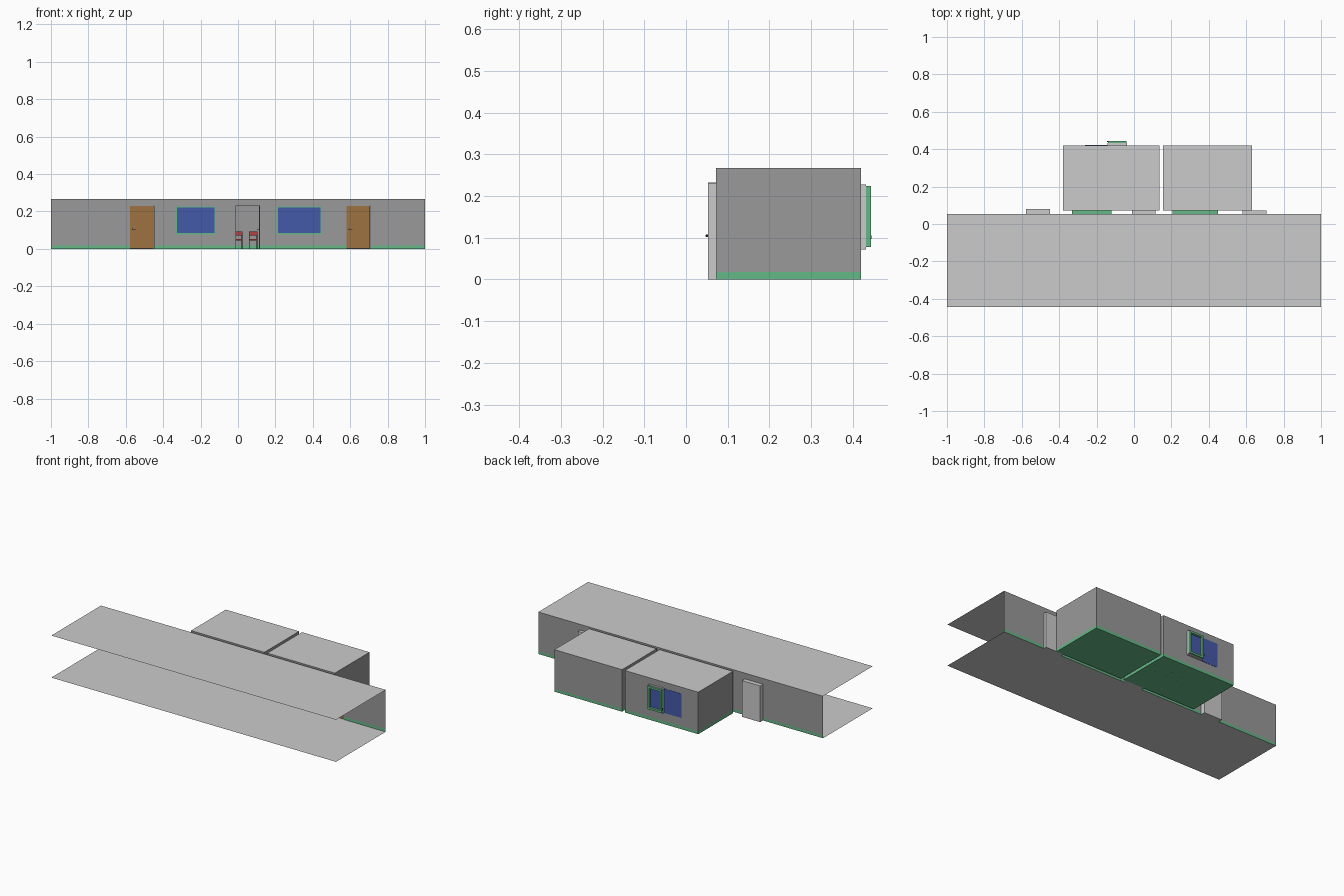
import bpy, bmesh, math
from mathutils import Matrix

if "Cube" in bpy.data.objects:
    bpy.data.objects.remove(bpy.data.objects["Cube"])


def material(name, r, g, b):
    m = bpy.data.materials.new(name)
    m.diffuse_color = (r, g, b, 1)
    m.use_nodes = True
    m.node_tree.nodes["Principled BSDF"].inputs["Base Color"].default_value = m.diffuse_color
    return m


GREEN = material("green_trim", 0.13, 0.48, 0.24)
BLUE = material("blue_glass", 0.06, 0.10, 0.40)
BROWN = material("brown_wood", 0.34, 0.17, 0.05)
RED = material("red_seat", 0.45, 0.05, 0.05)
BLACK = material("black_metal", 0.02, 0.02, 0.02)
GREY = material("grey_wall", 0.32, 0.32, 0.32)
H, BASE = 0.267, 0.018


def finish(name, bm, mats=()):
    me = bpy.data.meshes.new(name)
    bm.to_mesh(me)
    bm.free()
    for m in mats:
        me.materials.append(m)
    ob = bpy.data.objects.new(name, me)
    bpy.context.collection.objects.link(ob)
    return ob


def add_box(bm, x0, x1, y0, y1, z0, z1):
    mat = Matrix.Translation(((x0 + x1) / 2, (y0 + y1) / 2, (z0 + z1) / 2))
    bmesh.ops.create_cube(bm, size=1, matrix=mat @ Matrix.Diagonal((x1 - x0, y1 - y0, z1 - z0, 1)))


def boxes(name, items, mat=None):
    bm = bmesh.new()
    for b in items:
        add_box(bm, *b)
    return finish(name, bm, [mat] if mat else [])


def sheet(name, x0, x1, y0, y1, z, mat=None):
    bm = bmesh.new()
    bm.faces.new([bm.verts.new(p) for p in ((x0, y0, z), (x1, y0, z), (x1, y1, z), (x0, y1, z))])
    return finish(name, bm, [mat] if mat else [])


def wall(name, u0, u1, at, holes=(), along_x=True):
    """Single-sheet wall with openings and a green skirting strip."""
    bm = bmesh.new()
    us = sorted({u0, u1} | {min(max(h[i], u0), u1) for h in holes for i in (0, 1)})
    zs = sorted({0, BASE, H} | {h[i] for h in holes for i in (2, 3)})
    for a, b in zip(us, us[1:]):
        for c, d in zip(zs, zs[1:]):
            u, z = (a + b) / 2, (c + d) / 2
            if any(h[0] < u < h[1] and h[2] < z < h[3] for h in holes):
                continue
            pts = [(p, at, q) if along_x else (at, p, q) for p, q in ((a, c), (b, c), (b, d), (a, d))]
            bm.faces.new([bm.verts.new(p) for p in pts]).material_index = int(z < BASE)
    bmesh.ops.remove_doubles(bm, verts=bm.verts, dist=1e-5)
    return finish(name, bm, [GREY, GREEN])


def tunnel(name, x0, x1, z0, z1, y0, y1, mat=None, back=False):
    """Lining of an opening, optionally closed behind."""
    bm = bmesh.new()
    rings = [[bm.verts.new((x, y, z)) for x, z in ((x0, z0), (x1, z0), (x1, z1), (x0, z1))] for y in (y0, y1)]
    for i in range(4):
        j = (i + 1) % 4
        bm.faces.new((rings[0][i], rings[0][j], rings[1][j], rings[1][i]))
    if back:
        bm.faces.new(rings[1])
    return finish(name, bm, [mat] if mat else [])


def frame(name, x0, x1, z0, z1, y0, y1, t, mat):
    return boxes(name, [(x0, x0 + t, y0, y1, z0, z1), (x1 - t, x1, y0, y1, z0, z1),
                        (x0 + t, x1 - t, y0, y1, z0, z0 + t), (x0 + t, x1 - t, y0, y1, z1 - t, z1)], mat)


# Openings
doors = {"left": (-0.578, -0.45, 0, 0.23, 0.081), "right": (0.58, 0.708, 0, 0.23, 0.073)}
middle = (-0.012, 0.116, 0, 0.233)
windows = {"left": (-0.332, -0.12, 0.078, 0.226), "right": (0.207, 0.448, 0.078, 0.226)}
YW, YR, YB = 0.053, 0.072, 0.42

# Hallway
sheet("hall_floor", -1, 1, -0.445, YW, 0)
sheet("hall_ceiling", -1, 1, -0.445, YW, H)
hall_holes = [d[:4] for d in doors.values()] + [middle] + list(windows.values())
wall("hall_wall", -1, 1, YW, hall_holes)

# Rooms
back_win = (-0.142, -0.037, 0.072, 0.228)
rooms = {"left": (-0.38, 0.135, [windows["left"], middle], [back_win]),
         "right": (0.155, 0.63, [windows["right"], doors["right"][:4]], [])}
for side, (x0, x1, front, back) in rooms.items():
    sheet(side + "_room_floor", x0, x1, YR, YB, 0, GREEN)
    sheet(side + "_room_ceiling", x0, x1, YR, YB, H)
    wall(side + "_room_front_wall", x0, x1, YR, front)
    wall(side + "_room_back_wall", x0, x1, YB, back)
    for k, x in (("west", x0), ("east", x1)):
        wall(f"{side}_room_{k}_wall", YR, YB, x, along_x=False)

# Closed doors with handles
for side, (x0, x1, z0, z1, y1) in doors.items():
    tunnel(side + "_door_jamb", x0, x1, z0, z1, YW, y1, back=True)
    boxes(side + "_door", [(x0 + .001, x1 - .001, YW + .001, YW + .007, .001, z1 - .001)], BROWN)
    boxes(side + "_door_handle", [(x0 + .01, x0 + .016, .048, .054, .102, .108),
                                  (x0 + .01, x0 + .033, .047, .050, .103, .107)], BLACK)

# Open middle door
tunnel("middle_door_jamb", *middle, YW, YR)
boxes("middle_door", [(0.111, 0.116, YR + .001, 0.2, .001, 0.23)], BROWN)
boxes("middle_door_handle", [(0.103, 0.111, 0.182, 0.187, .103, .107),
                             (0.102, 0.105, 0.162, 0.187, .103, .107)], BLACK)

# Hall windows
for side, (x0, x1, z0, z1) in windows.items():
    tunnel(side + "_window_lining", x0, x1, z0, z1, YW, YR, GREEN)
    frame(side + "_window_frame", x0, x1, z0, z1, 0.055, 0.068, 0.006, GREEN)
    boxes(side + "_window_glass", [(x0 + .006, x1 - .006, .060, .062, z0 + .006, z1 - .006)], BLUE)

# Back window: fixed pane beside a projecting framed pane
x0, x1, z0, z1 = back_win
tunnel("back_window_lining", x0, x1, z0, z1, YB, 0.432)
frame("back_window_surround", x0, x1, z0, z1, YB, 0.432, 0.006, None)
frame("back_window_frame", x0 + .002, x1 - .002, .078, .224, 0.43, 0.444, 0.012, GREEN)
boxes("back_window_glass", [(x0 + .01, x1 - .01, .426, .428, .085, .217)], BLUE)
boxes("back_window_fixed_glass", [(-0.262, x0, YB - .002, YB + .0015, .072, .226)], BLUE)
boxes("back_window_latch", [(x0 - .003, x0 + .004, .438, .4445, .097, .106)], BLACK)

# Chairs in the left room
for r, y in enumerate((0.24, 0.33)):
    for c in range(4):
        x = 0.082 - c * 0.08
        n = f"{r}_{c}"
        boxes("chair_seat_" + n, [(x - .022, x + .022, y - .022, y + .022, .046, .053)], RED)
        boxes("chair_back_" + n, [(x - .022, x + .022, y + .018, y + .022, .072, .092)], RED)
        boxes("chair_legs_" + n,
              [(x + i * .019 - .002, x + i * .019 + .002, y + j * .019 - .002, y + j * .019 + .002, 0,
                .074 if j > 0 else .047) for i in (-1, 1) for j in (-1, 1)], BLACK)

# Waste bin in the right room
bm = bmesh.new()
bmesh.ops.create_cone(bm, cap_ends=True, segments=16, radius1=.012, radius2=.015, depth=.05,
                      matrix=Matrix.Translation((0.245, 0.13, 0.0255)))
finish("waste_bin", bm, [BLACK])
